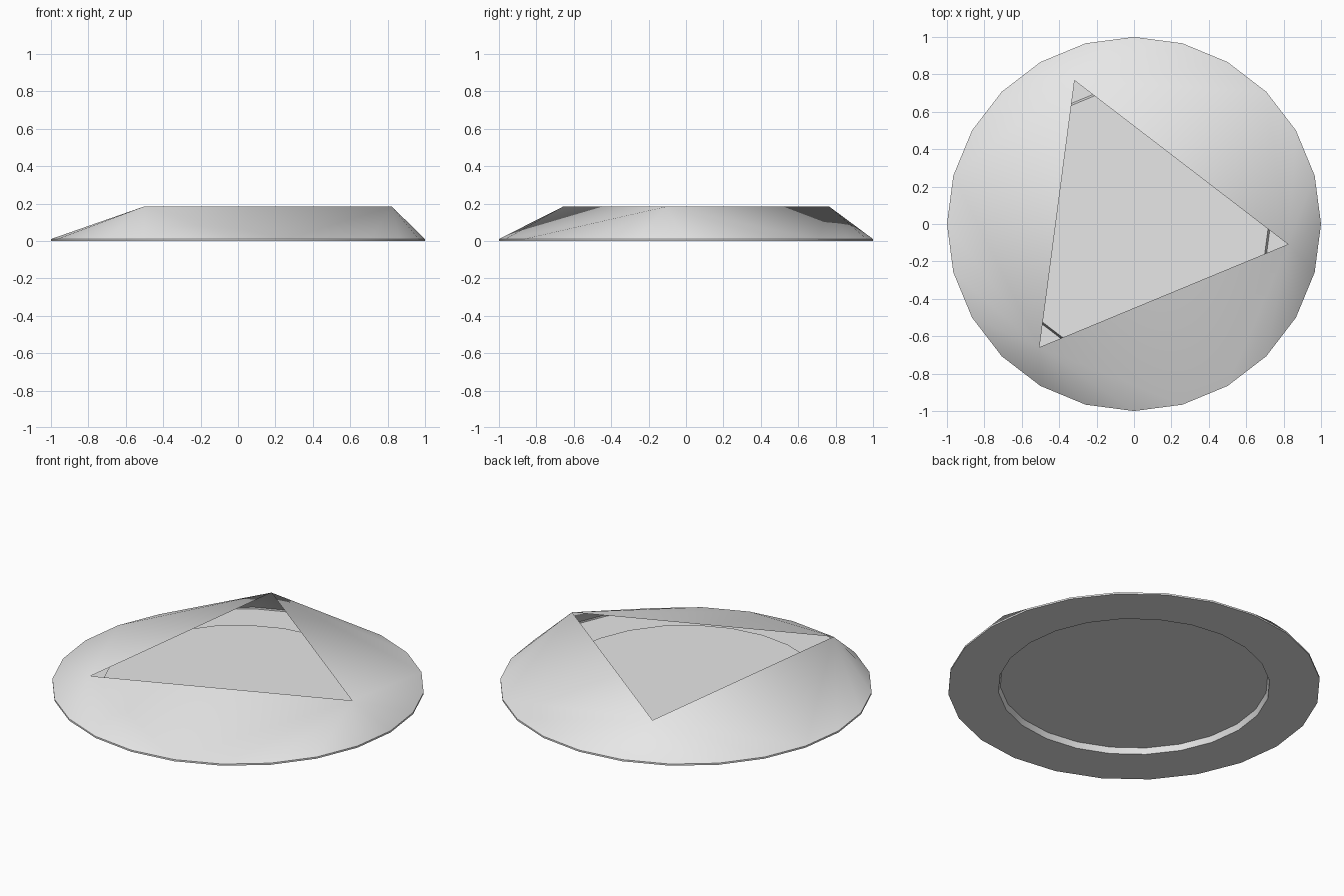
import bpy, bmesh
from math import cos, sin, radians

old = bpy.data.objects.get("Cube")
if old:
    bpy.data.objects.remove(old, do_unlink=True)

SIDES = 24
RIM_Z = 0.01
TOP_Z = 0.183
CORNER_R = 0.83
STEP = 360 / SIDES

grey = bpy.data.materials.new("light grey")
grey.use_nodes = True
grey.diffuse_color = (0.8, 0.8, 0.8, 1)
grey.node_tree.nodes["Principled BSDF"].inputs["Base Color"].default_value = (0.8, 0.8, 0.8, 1)


def polar(bm, r, degrees, z):
    a = radians(degrees)
    return bm.verts.new((r * cos(a), r * sin(a), z))


def ring(bm, r, z):
    return [polar(bm, r, i * STEP, z) for i in range(SIDES)]


def finish(bm, name):
    mesh = bpy.data.meshes.new(name)
    bm.to_mesh(mesh)
    bm.free()
    mesh.materials.append(grey)
    obj = bpy.data.objects.new(name, mesh)
    bpy.context.collection.objects.link(obj)
    bpy.ops.object.select_all(action='DESELECT')
    obj.select_set(True)
    bpy.context.view_layer.objects.active = obj
    bpy.ops.object.shade_smooth_by_angle(angle=radians(30))


# Base sheet: rim wall, flat border, step and raised middle disc
bm = bmesh.new()
profile = [(1, RIM_Z), (1, 0), (0.73, 0), (0.72, 0.034)]
rings = [ring(bm, r, z) for r, z in profile]
for outer, inner in zip(rings, rings[1:]):
    for i in range(SIDES):
        j = (i + 1) % SIDES
        bm.faces.new((outer[i], inner[i], inner[j], outer[j]))
bm.faces.new(rings[-1])
# the rim wall looks outwards, the sheet looks up
for f in bm.faces:
    f.normal_update()
    c = f.calc_center_median()
    facing = f.normal.z if abs(f.normal.z) > 0.1 else f.normal.dot(c)
    if facing < 0:
        f.normal_flip()
finish(bm, "base_plate")

# Sloped shell: each corner of the triangular opening fans out to a third of the rim
bm = bmesh.new()
rim = ring(bm, 1, RIM_Z)
third = SIDES // 3
corners = [polar(bm, CORNER_R, -STEP / 2 + k * 360 / 3, TOP_Z) for k in range(3)]
for k, corner in enumerate(corners):
    first = k * third - third // 2
    last = first + third - 1
    for i in range(first, last):
        bm.faces.new((corner, rim[i % SIDES], rim[(i + 1) % SIDES]))
    # long side between this corner and the next
    following = corners[(k + 1) % 3]
    a, b = rim[last % SIDES], rim[(last + 1) % SIDES]
    bm.faces.new((corner, a, following))
    bm.faces.new((a, b, following))
finish(bm, "sloped_shell")
